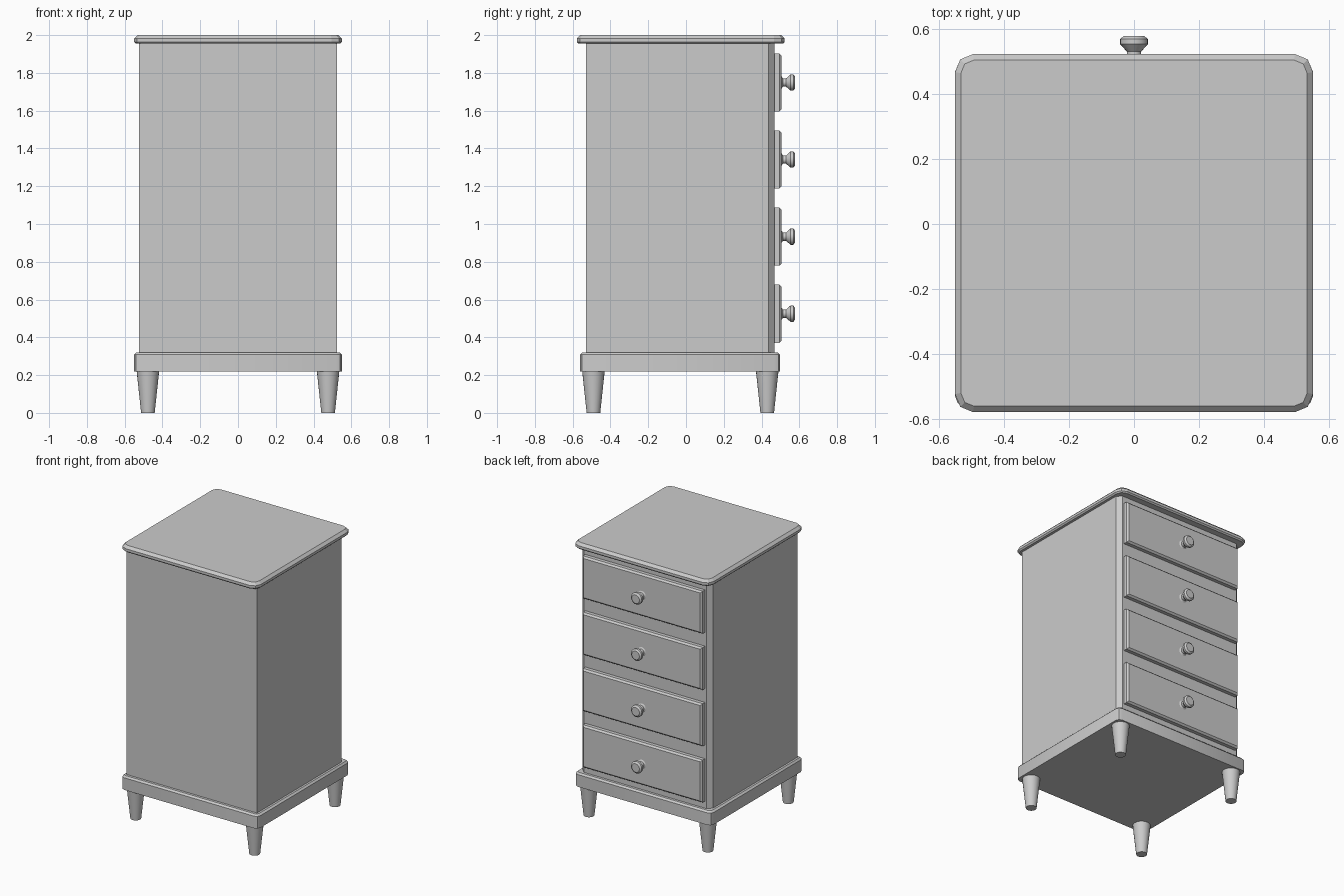
import bpy
import bmesh
import math
from mathutils import Matrix

if "Cube" in bpy.data.objects:
    bpy.data.objects.remove(bpy.data.objects["Cube"])

grey = bpy.data.materials.new("plain grey")
grey.use_nodes = True
COLOUR = (0.6, 0.6, 0.6, 1)
grey.diffuse_color = COLOUR
grey.node_tree.nodes["Principled BSDF"].inputs["Base Color"].default_value = COLOUR


def finish(name, bm, smooth=None):
    """Turn a bmesh into a named, coloured object."""
    bmesh.ops.recalc_face_normals(bm, faces=bm.faces)
    mesh = bpy.data.meshes.new(name)
    bm.to_mesh(mesh)
    bm.free()
    mesh.materials.append(grey)
    obj = bpy.data.objects.new(name, mesh)
    bpy.context.collection.objects.link(obj)
    if smooth:
        bpy.ops.object.select_all(action="DESELECT")
        obj.select_set(True)
        bpy.context.view_layer.objects.active = obj
        bpy.ops.object.shade_smooth_by_angle(angle=math.radians(smooth))
    return obj


def box(x, y0, y1, z0, z1):
    """Box symmetric in x, with half width x."""
    bm = bmesh.new()
    bmesh.ops.create_cube(bm, size=1)
    for v in bm.verts:
        v.co = (v.co.x * 2 * x,
                y1 if v.co.y > 0 else y0,
                z1 if v.co.z > 0 else z0)
    return bm


def bevel(bm, test, width, segments=1):
    edges = [e for e in bm.edges if test(*(v.co for v in e.verts))]
    bmesh.ops.bevel(bm, geom=edges, offset=width, segments=segments,
                    profile=0.5, affect="EDGES")


def upright(a, b):
    return abs(a.z - b.z) > 0.01


def lathe(profile, steps):
    """Closed solid turned about z from (radius, height) pairs."""
    bm = bmesh.new()
    rings = [[bm.verts.new((r * math.cos(math.tau * i / steps),
                            r * math.sin(math.tau * i / steps), h))
              for i in range(steps)] for r, h in profile]
    for low, high in zip(rings, rings[1:]):
        for i in range(steps):
            j = (i + 1) % steps
            bm.faces.new((low[i], low[j], high[j], high[i]))
    bm.faces.new(rings[0][::-1])
    bm.faces.new(rings[-1])
    return bm


# Table top: rounded corners, chamfered rims
bm = box(0.55, -0.578, 0.522, 1.955, 2.0)
bevel(bm, upright, 0.055, 2)
bevel(bm, lambda a, b: min(a.z, b.z) > 1.99, 0.018)
bevel(bm, lambda a, b: max(a.z, b.z) < 1.96, 0.009)
finish("table_top", bm)

# Cabinet: chamfered uprights on the drawer side only
bm = box(0.523, -0.53, 0.468, 0.31, 1.96)
bevel(bm, lambda a, b: upright(a, b) and a.y > 0, 0.032)
finish("cabinet_body", bm)

# Plinth under the cabinet
bm = box(0.55, -0.56, 0.498, 0.22, 0.32)
bevel(bm, upright, 0.03, 2)
bevel(bm, lambda a, b: min(a.z, b.z) > 0.315, 0.012)
finish("plinth", bm, 35)

# Tapered round legs
for side, x in (("left", 0.477), ("right", -0.477)):
    for end, y in (("front", -0.49), ("back", 0.43)):
        bm = lathe([(0.036, 0), (0.06, 0.225)], 24)
        bm.transform(Matrix.Translation((x, y, 0)))
        finish(f"{end}_{side}_leg", bm, 35)

# Four drawers, each with a turned knob
KNOB = [(0.034, 0), (0.022, 0.008), (0.022, 0.025), (0.043, 0.048),
        (0.043, 0.063), (0.031, 0.073)]
for i in range(4):
    z = 0.525 + 0.408 * i
    bm = box(0.48, 0.46, 0.506, z - 0.154, z + 0.154)
    bevel(bm, lambda a, b: min(a.y, b.y) > 0.5, 0.012)
    finish(f"drawer_{i + 1}", bm)
    bm = lathe(KNOB, 20)
    bm.transform(Matrix.Translation((0, 0.505, z)) @ Matrix.Rotation(-math.pi / 2, 4, "X"))
    finish(f"knob_{i + 1}", bm, 35)
